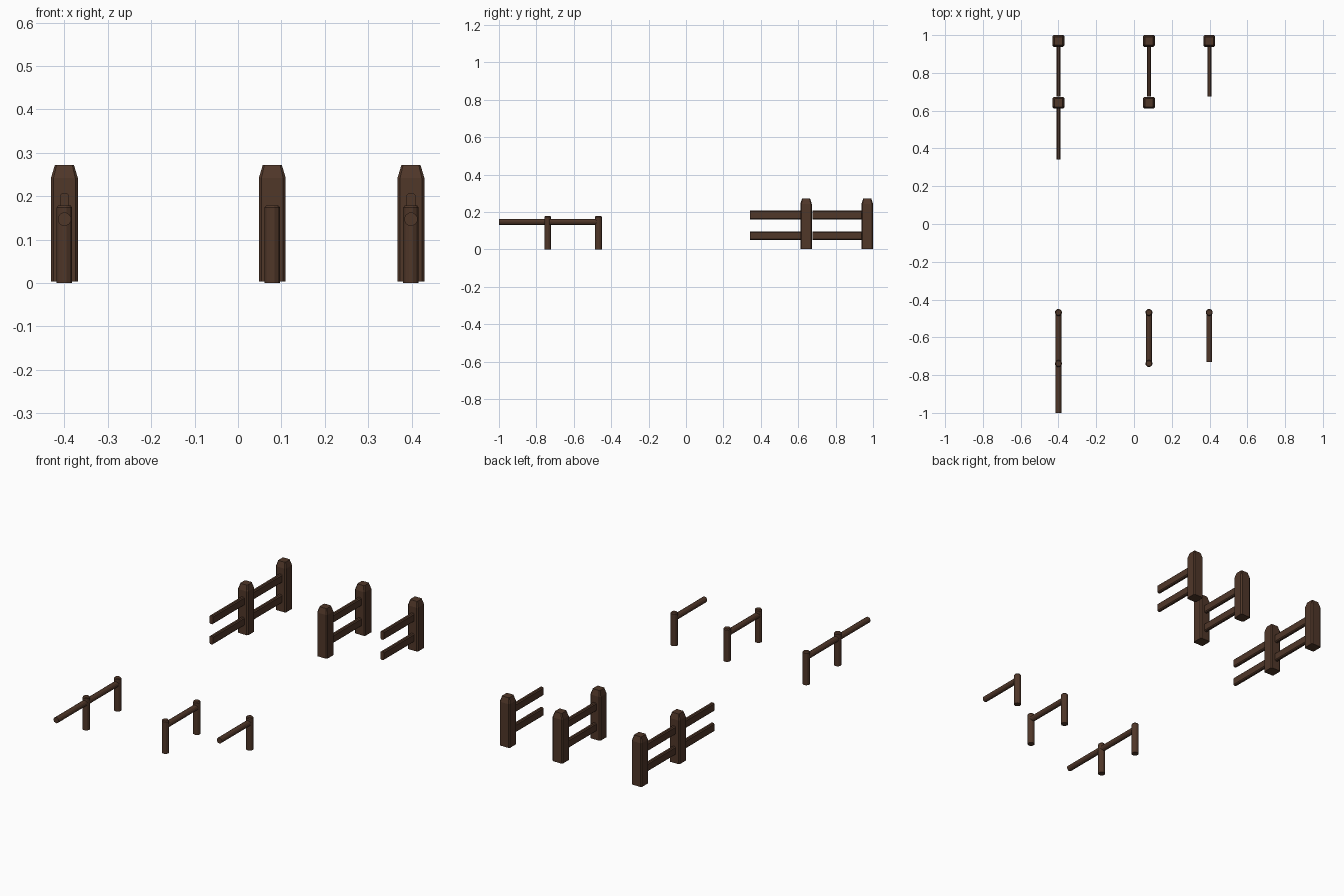
import bpy, bmesh
from math import cos, sin, pi

if "Cube" in bpy.data.objects:
    bpy.data.objects.remove(bpy.data.objects["Cube"])

wood = bpy.data.materials.new("dark_wood")
wood.diffuse_color = (0.08, 0.038, 0.022, 1)
wood.use_nodes = True
wood.node_tree.nodes["Principled BSDF"].inputs["Base Color"].default_value = wood.diffuse_color


def loft(name, rings):
    """Skin a list of equal-length vertex rings and cap both ends."""
    bm = bmesh.new()
    loops = [[bm.verts.new(p) for p in ring] for ring in rings]
    n = len(loops[0])
    for a, b in zip(loops, loops[1:]):
        for i in range(n):
            j = (i + 1) % n
            bm.faces.new((a[i], a[j], b[j], b[i]))
    bm.faces.new(loops[0][::-1])
    bm.faces.new(loops[-1])
    bmesh.ops.recalc_face_normals(bm, faces=bm.faces)
    mesh = bpy.data.meshes.new(name)
    bm.to_mesh(mesh)
    bm.free()
    mesh.materials.append(wood)
    ob = bpy.data.objects.new(name, mesh)
    bpy.context.collection.objects.link(ob)
    return ob


def chamfered(w, h, c):
    """Rectangle with half sizes w, h and cut corners."""
    return [(w, h - c), (w - c, h), (c - w, h), (-w, h - c),
            (-w, c - h), (c - w, -h), (w - c, -h), (w, c - h)]


def circle(r, n=12):
    return [(r * cos(2 * pi * (i + .5) / n), r * sin(2 * pi * (i + .5) / n)) for i in range(n)]


def upright(name, x, y, levels):
    """Vertical part from (height, section) pairs."""
    return loft(name, [[(x + u, y + v, z) for u, v in sec] for z, sec in levels])


def rail(name, x, z, y0, y1, sec):
    """Horizontal part running along y."""
    return loft(name, [[(x + u, y, z + v) for u, v in sec] for y in (y0, y1)])


# Square fence: chamfered post with a tapered top
def square_post(x, y):
    body = chamfered(.031, .031, .006)
    upright("square_post", x, y, [(.003, body), (.242, body),
                                  (.272, chamfered(.022, .022, .004))])


# Two flat boards
def boards(x, y0, y1):
    for z in (.073, .184):
        rail("fence_board", x, z, y0, y1, chamfered(.0105, .023, .005))


# Round fence: round post with a softened top edge
def round_post(x, y):
    upright("round_post", x, y, [(0, circle(.0185)), (.174, circle(.0185)),
                                 (.179, circle(.0145))])


def pole(x, y0, y1):
    rail("round_rail", x, .147, y0, y1, circle(.0157))


# Columns: long run, closed gate-like section, single end section
sections = [
    (-.40, 2, 2),
    (.079, 2, 1),
    (.3985, 1, 1),
]
for x, posts, bays in sections:
    for i in range(posts):
        square_post(x, .969 - .327 * i)
        round_post(x, -.468 - .271 * i)
    for i in range(bays):
        boards(x, .969 - .327 * i, .676 - .335 * i)
        pole(x, -.468 - .271 * i, -.731 - .269 * i)
